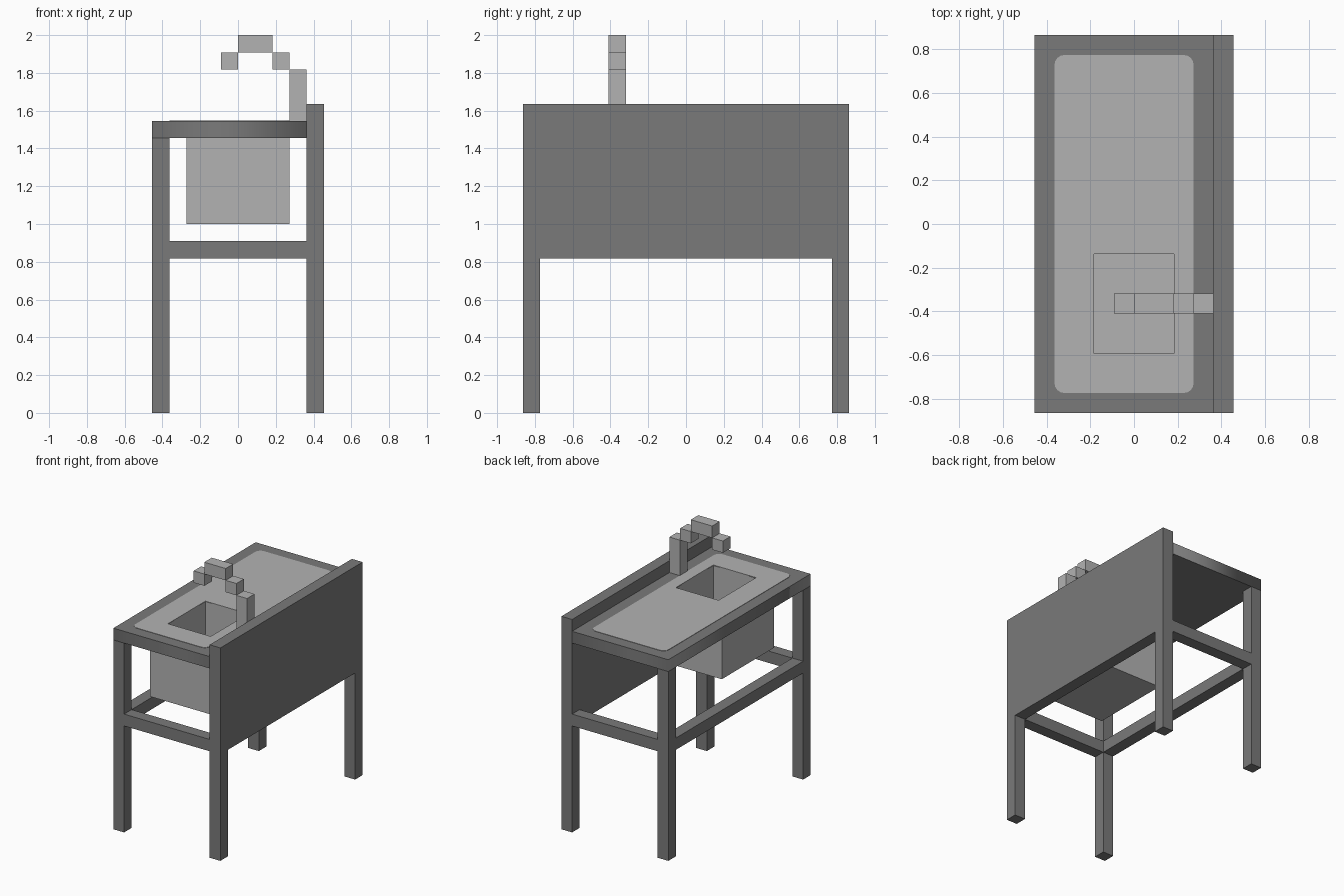
import bpy, bmesh, math
from mathutils import Matrix, Vector

if "Cube" in bpy.data.objects:
    bpy.data.objects.remove(bpy.data.objects["Cube"])

U = 1 / 11  # one modelling unit


def material(name, v):
    m = bpy.data.materials.new(name)
    m.diffuse_color = (v, v, v, 1)
    m.use_nodes = True
    m.node_tree.nodes["Principled BSDF"].inputs["Base Color"].default_value = m.diffuse_color
    return m


DARK = material("dark grey metal", 0.195)
LIGHT = material("light grey steel", 0.45)


def add_object(name, mesh, mat):
    mesh.materials.clear()
    mesh.materials.append(mat)
    ob = bpy.data.objects.new(name, mesh)
    bpy.context.collection.objects.link(ob)
    return ob


def add_box(bm, lo, hi):
    lo, hi = Vector(lo) * U, Vector(hi) * U
    mat = Matrix.Translation((lo + hi) / 2) @ Matrix.Diagonal((*(hi - lo), 1))
    return bmesh.ops.create_cube(bm, size=1, matrix=mat)["verts"]


def boxes(name, mat, *extents):
    bm = bmesh.new()
    for lo, hi in extents:
        add_box(bm, lo, hi)
    mesh = bpy.data.meshes.new(name)
    bm.to_mesh(mesh)
    bm.free()
    return add_object(name, mesh, mat)


def rect(x0, x1, y0, y1, r=0):
    """Rectangle outline, with rounded corners when r > 0."""
    if not r:
        return [(x0, y0), (x1, y0), (x1, y1), (x0, y1)]
    pts = []
    for i, (cx, cy) in enumerate([(x1 - r, y1 - r), (x0 + r, y1 - r),
                                  (x0 + r, y0 + r), (x1 - r, y0 + r)]):
        for k in range(5):
            a = (i + k / 4) * math.pi / 2
            pts.append((cx + r * math.cos(a), cy + r * math.sin(a)))
    return pts


def sheet(name, mat, outlines, z0, z1):
    """Flat slab from an outline and a hole, between z0 and z1."""
    cu = bpy.data.curves.new(name, 'CURVE')
    cu.dimensions = '2D'
    cu.fill_mode = 'BOTH'
    cu.extrude = (z1 - z0) / 2 * U
    for pts in outlines:
        sp = cu.splines.new('POLY')
        sp.points.add(len(pts) - 1)
        for p, (x, y) in zip(sp.points, pts):
            p.co = (x * U, y * U, 0, 1)
        sp.use_cyclic_u = True
    tmp = bpy.data.objects.new("profile", cu)
    bpy.context.collection.objects.link(tmp)
    deps = bpy.context.evaluated_depsgraph_get()
    mesh = bpy.data.meshes.new_from_object(tmp.evaluated_get(deps))
    bpy.data.objects.remove(tmp)
    mesh.transform(Matrix.Translation((0, 0, (z0 + z1) / 2 * U)))
    mesh.name = name
    return add_object(name, mesh, mat)


# legs and side rails, mirrored front to back
for s, side in ((-1, "near"), (1, "far")):
    y0, y1 = sorted((s * 8.5, s * 9.5))
    boxes(side + "_front_leg", DARK, ((-5, y0, 0), (-4, y1, 16)))
    boxes(side + "_back_leg", DARK, ((4, y0, 0), (5, y1, 9)))
    boxes(side + "_side_rail", DARK, ((-4, y0, 9), (4, y1, 10)))

# long rail and back panel
boxes("long_rail", DARK, ((-5, -8.5, 9), (-4, 8.5, 10)))
boxes("back_panel", DARK, ((4, -9.5, 9), (5, 9.5, 18)))

# worktop with basin opening, and steel surface laid on it
sheet("worktop", DARK, [rect(-5, 4, -9.5, 9.5), rect(-3, 3, -7.5, -0.5)], 16, 17)
sheet("steel_surface", LIGHT,
      [rect(-4, 3, -8.5, 8.5, 0.5), rect(-2, 2, -6.5, -1.5)], 16.98, 17.03)

# basin: box with its top inset and pushed down
bm = bmesh.new()
add_box(bm, (-3, -7.5, 11), (3, -0.5, 17))
top = max(bm.faces, key=lambda f: f.calc_center_median().z)
bmesh.ops.inset_region(bm, faces=[top], thickness=U, use_even_offset=True)
floor = bmesh.ops.extrude_discrete_faces(bm, faces=[top])["faces"][0]
bmesh.ops.translate(bm, verts=floor.verts, vec=(0, 0, -5 * U))
mesh = bpy.data.meshes.new("basin")
bm.to_mesh(mesh)
bm.free()
add_object("basin", mesh, LIGHT)

# stepped tap
boxes("tap", LIGHT, *[((x0, -4.5, z0), (x1, -3.5, z1)) for x0, x1, z0, z1 in
                      ((3, 4, 17, 20), (2, 3, 20, 21), (0, 2, 21, 22), (-1, 0, 20, 21))])
